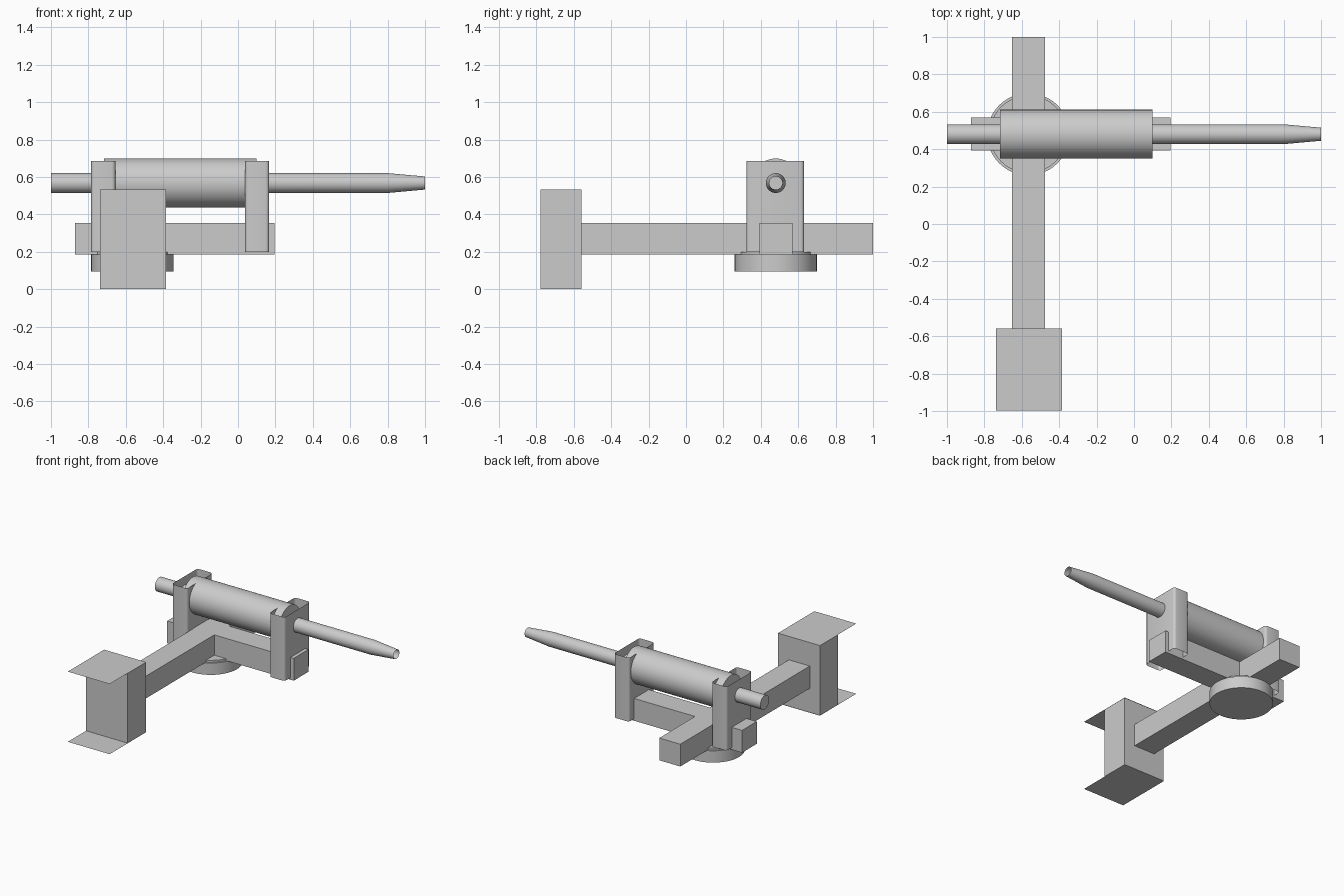
import bpy
import bmesh
import math
from mathutils import Matrix

cube = bpy.data.objects.get("Cube")
if cube:
    bpy.data.objects.remove(cube, do_unlink=True)

# One plain grey for the whole model
grey = bpy.data.materials.new("plain grey")
grey.use_nodes = True
grey.diffuse_color = (0.6, 0.6, 0.6, 1)
grey.node_tree.nodes["Principled BSDF"].inputs["Base Color"].default_value = (0.6, 0.6, 0.6, 1)

AXIS_Y, AXIS_Z = 0.48, 0.568
PIVOT_X = -0.565


def finish(name, bm, smooth=False, solid=True):
    if solid:
        bmesh.ops.recalc_face_normals(bm, faces=bm.faces)
    mesh = bpy.data.meshes.new(name)
    bm.to_mesh(mesh)
    bm.free()
    mesh.materials.append(grey)
    obj = bpy.data.objects.new(name, mesh)
    bpy.context.collection.objects.link(obj)
    if smooth:
        bpy.ops.object.select_all(action='DESELECT')
        obj.select_set(True)
        bpy.context.view_layer.objects.active = obj
        bpy.ops.object.shade_smooth_by_angle(angle=math.radians(35))
    return obj


def box(name, xs, ys, zs):
    bm = bmesh.new()
    bmesh.ops.create_cube(bm, size=1)
    for v in bm.verts:
        v.co = [r[0] if c < 0 else r[1] for c, r in zip(v.co, (xs, ys, zs))]
    return finish(name, bm)


def sheet(name, xs, ys, z):
    bm = bmesh.new()
    corners = [(xs[0], ys[0]), (xs[1], ys[0]), (xs[1], ys[1]), (xs[0], ys[1])]
    bm.faces.new([bm.verts.new((x, y, z)) for x, y in corners])
    return finish(name, bm, solid=False)


def turned(name, profile, place, caps=(True, True), sides=48):
    """Stack rings of (height, radius) along local z, then place them."""
    bm = bmesh.new()
    rings = []
    for h, r in profile:
        angles = [2 * math.pi * i / sides for i in range(sides)]
        rings.append([bm.verts.new((r * math.cos(a), r * math.sin(a), h)) for a in angles])
    for low, high in zip(rings, rings[1:]):
        for i in range(sides):
            j = (i + 1) % sides
            bm.faces.new((low[i], low[j], high[j], high[i]))
    for ring, cap in zip((rings[0][::-1], rings[-1]), caps):
        if cap:
            bm.faces.new(ring)
    bm.transform(place)
    return finish(name, bm, smooth=True, solid=all(caps))


def sleeve(name, xs, ys, zs, radius=0.02, steps=4):
    """Upright rounded rectangular tube, open at top and bottom."""
    bm = bmesh.new()
    outline = []
    centres = [(xs[1] - radius, ys[1] - radius), (xs[0] + radius, ys[1] - radius),
               (xs[0] + radius, ys[0] + radius), (xs[1] - radius, ys[0] + radius)]
    for q, (cx, cy) in enumerate(centres):
        for s in range(steps + 1):
            a = math.pi / 2 * (q + s / steps)
            outline.append((cx + radius * math.cos(a), cy + radius * math.sin(a)))
    low, high = [[bm.verts.new((x, y, z)) for x, y in outline] for z in zs]
    for i in range(len(outline)):
        j = (i + 1) % len(outline)
        bm.faces.new((low[i], low[j], high[j], high[i]))
    return finish(name, bm, smooth=True, solid=False)


# Crossed beams
beam_z = (0.185, 0.355)
box("long_beam", (-0.652, -0.475), (-0.56, 1.0), beam_z)
box("cross_beam", (-0.872, 0.195), (0.393, 0.57), beam_z)

# Round pivot base
turned("pivot_base", [(0.095, 0.22), (0.185, 0.22), (0.185, 0.207), (0.2, 0.207)],
       Matrix.Translation((PIVOT_X, AXIS_Y, 0)))

# Seat box with thin overhanging sheets
seat_x = (-0.738, -0.385)
box("seat_box", seat_x, (-0.778, -0.56), (0.001, 0.534))
for name, z in (("seat_top_sheet", 0.535), ("seat_bottom_sheet", 0)):
    sheet(name, seat_x, (-0.996, -0.558), z)

# Open upright brackets
for name, xs in (("rear_bracket", (-0.785, -0.655)), ("front_bracket", (0.038, 0.167))):
    sleeve(name, xs, (0.323, 0.632), (0.2, 0.686))

# Jacket and tapered tube along x
along_x = Matrix.Translation((0, AXIS_Y, AXIS_Z)) @ Matrix.Rotation(math.pi / 2, 4, 'Y')
turned("jacket", [(-0.716, 0.131), (0.1, 0.131)], along_x)
turned("tapered_tube", [(-1, 0.053), (0.8, 0.053), (1, 0.035)], along_x, caps=(True, False))
